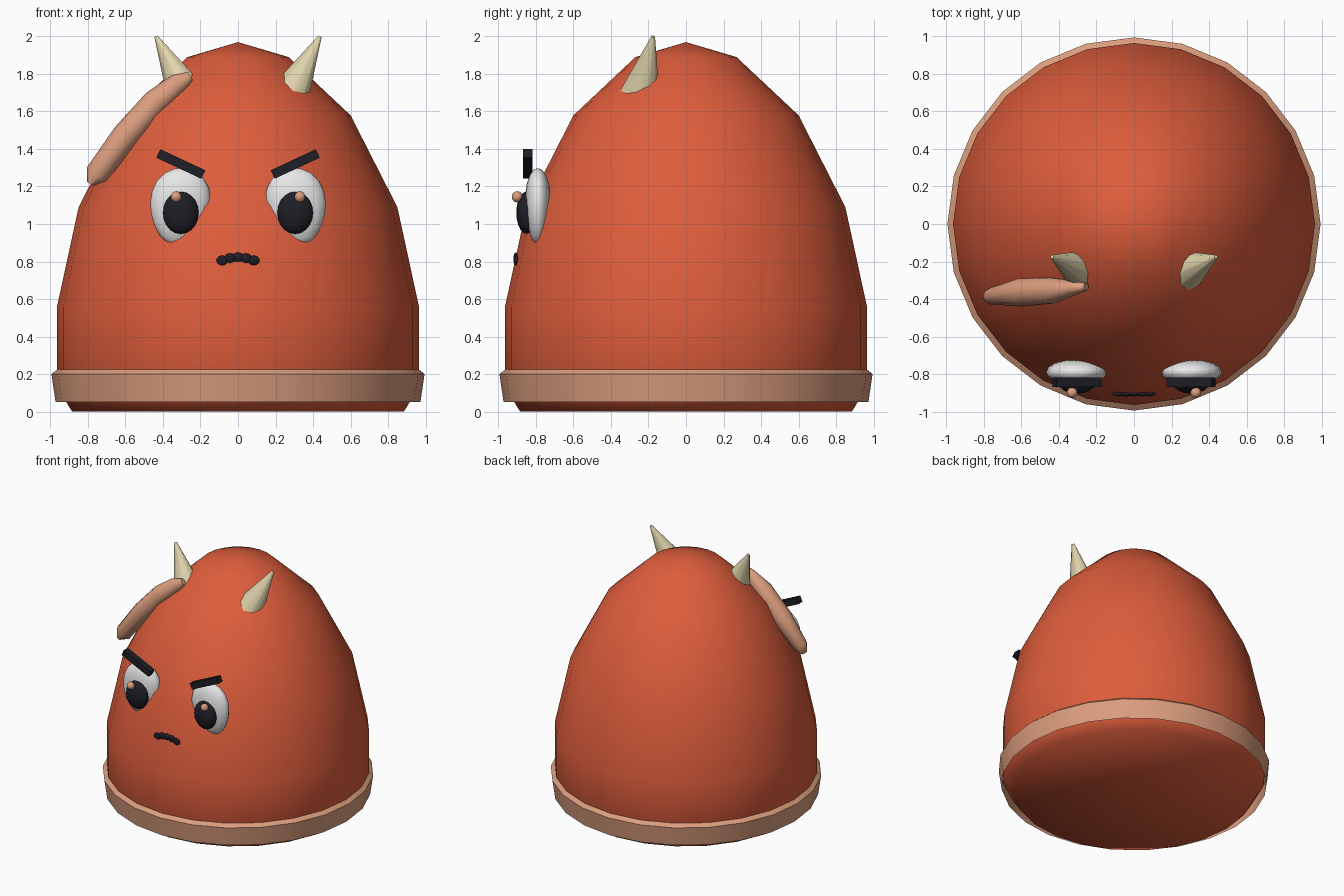
import bpy, bmesh, math
from mathutils import Vector, Matrix

if "Cube" in bpy.data.objects:
    bpy.data.objects.remove(bpy.data.objects["Cube"], do_unlink=True)


def material(name, rgb):
    m = bpy.data.materials.new(name)
    m.use_nodes = True
    m.diffuse_color = (*rgb, 1)
    m.node_tree.nodes["Principled BSDF"].inputs["Base Color"].default_value = (*rgb, 1)
    return m


RED = material("red_orange", (0.73, 0.11, 0.045))
TAN = material("tan_pink", (0.71, 0.34, 0.21))
BONE = material("bone", (0.74, 0.65, 0.41))
WHITE = material("eye_white", (0.82, 0.82, 0.82))
BLACK = material("near_black", (0.013, 0.013, 0.02))


def make(name, bm, mat, smooth_angle=None):
    """Turn a bmesh into a named object; an angle makes it smooth."""
    bmesh.ops.recalc_face_normals(bm, faces=bm.faces)
    me = bpy.data.meshes.new(name)
    bm.to_mesh(me)
    bm.free()
    me.materials.append(mat)
    ob = bpy.data.objects.new(name, me)
    bpy.context.collection.objects.link(ob)
    if smooth_angle:
        bpy.ops.object.select_all(action="DESELECT")
        ob.select_set(True)
        bpy.context.view_layer.objects.active = ob
        bpy.ops.object.shade_smooth_by_angle(angle=math.radians(smooth_angle))
    return ob


def lathe(name, profile, mat, angle, sides=24):
    bm = bmesh.new()
    verts = [bm.verts.new((r, 0, z)) for r, z in profile]
    edges = [bm.edges.new(p) for p in zip(verts, verts[1:])]
    bmesh.ops.spin(bm, geom=verts + edges, axis=(0, 0, 1), cent=(0, 0, 0),
                   angle=math.tau, steps=sides, use_duplicate=False)
    bmesh.ops.remove_doubles(bm, verts=bm.verts, dist=0.0005)
    return make(name, bm, mat, angle)


def egg(name, centre, size, mat, taper=0.0, tilt=0.0, seg=16):
    """Ellipsoid, wider at the top by taper, tilted about y."""
    bm = bmesh.new()
    bmesh.ops.create_uvsphere(bm, u_segments=seg, v_segments=seg // 2 + 2, radius=1)
    for v in bm.verts:
        k = 1 + taper * v.co.z
        v.co = Vector((v.co.x * size[0] * k, v.co.y * size[1] * k, v.co.z * size[2]))
    bm.transform(Matrix.Translation(centre) @ Matrix.Rotation(tilt, 4, "Y"))
    return make(name, bm, mat, 60)


# Body and the open band around its foot
lathe("body", [(0, 0), (0.885, 0), (0.965, 0.13), (0.965, 0.56), (0.85, 1.09),
               (0.6, 1.58), (0.27, 1.89), (0, 1.97)], RED, 80)
lathe("base_band", [(0.973, 0.05), (0.995, 0.2), (0.96, 0.228)], TAN, 35)

for side, s in (("left", 1), ("right", -1)):
    # Eye
    egg(side + "_eye", (s * 0.31, -0.79, 1.092), (0.16, 0.068, 0.207), WHITE, 0.14, -s * 0.14)
    egg(side + "_pupil", (s * 0.305, -0.85, 1.06), (0.095, 0.055, 0.113), BLACK)
    egg(side + "_eye_glint", (s * 0.33, -0.9, 1.145), (0.03, 0.03, 0.03), TAN, seg=10)

    # Eyebrow
    bm = bmesh.new()
    bmesh.ops.create_cube(bm, size=1)
    bm.transform(Matrix.Translation((s * 0.305, -0.843, 1.32))
                 @ Matrix.Rotation(-s * math.radians(25), 4, "Y")
                 @ Matrix.Diagonal((0.265, 0.05, 0.05, 1)))
    make(side + "_eyebrow", bm, BLACK)

    # Horn, sunk into the head
    tip, root = Vector((s * 0.437, -0.175, 2.0)), Vector((s * 0.255, -0.257, 1.65))
    axis = tip - root
    bm = bmesh.new()
    bmesh.ops.create_cone(bm, cap_ends=True, segments=10, radius1=0.122,
                          radius2=0.01, depth=axis.length)
    bm.transform(Matrix.Translation((tip + root) / 2)
                 @ axis.to_track_quat("Z", "Y").to_matrix().to_4x4())
    make(side + "_horn", bm, BONE, 50)

# Mouth: a row of small flattened beads
for i in range(-2, 3):
    egg("mouth_bead", (i * 0.042, -0.907, 0.822 - 0.004 * i * i),
        (0.032, 0.013, 0.026), BLACK, seg=10)

# Hair lock: oval rings swept along a path of (x, y, z, half width, half depth)
path = [(-0.79, -0.39, 1.215, 0.02, 0.02), (-0.755, -0.385, 1.265, 0.063, 0.045),
        (-0.6, -0.365, 1.47, 0.073, 0.078), (-0.44, -0.355, 1.65, 0.07, 0.072),
        (-0.32, -0.34, 1.75, 0.055, 0.04), (-0.255, -0.335, 1.79, 0.025, 0.02)]
bm = bmesh.new()
rings = []
for i, (x, y, z, w, d) in enumerate(path):
    a, b = path[max(i - 1, 0)], path[min(i + 1, len(path) - 1)]
    across = Vector((a[2] - b[2], 0, b[0] - a[0])).normalized()
    turns = [math.tau * k / 10 for k in range(10)]
    rings.append([bm.verts.new(Vector((x, y, z)) + across * w * math.cos(t)
                               + Vector((0, d * math.sin(t), 0))) for t in turns])
for lower, upper in zip(rings, rings[1:]):
    for k in range(10):
        n = (k + 1) % 10
        bm.faces.new((lower[k], lower[n], upper[n], upper[k]))
bm.faces.new(rings[0])
bm.faces.new(rings[-1])
make("hair_lock", bm, TAN, 60)
